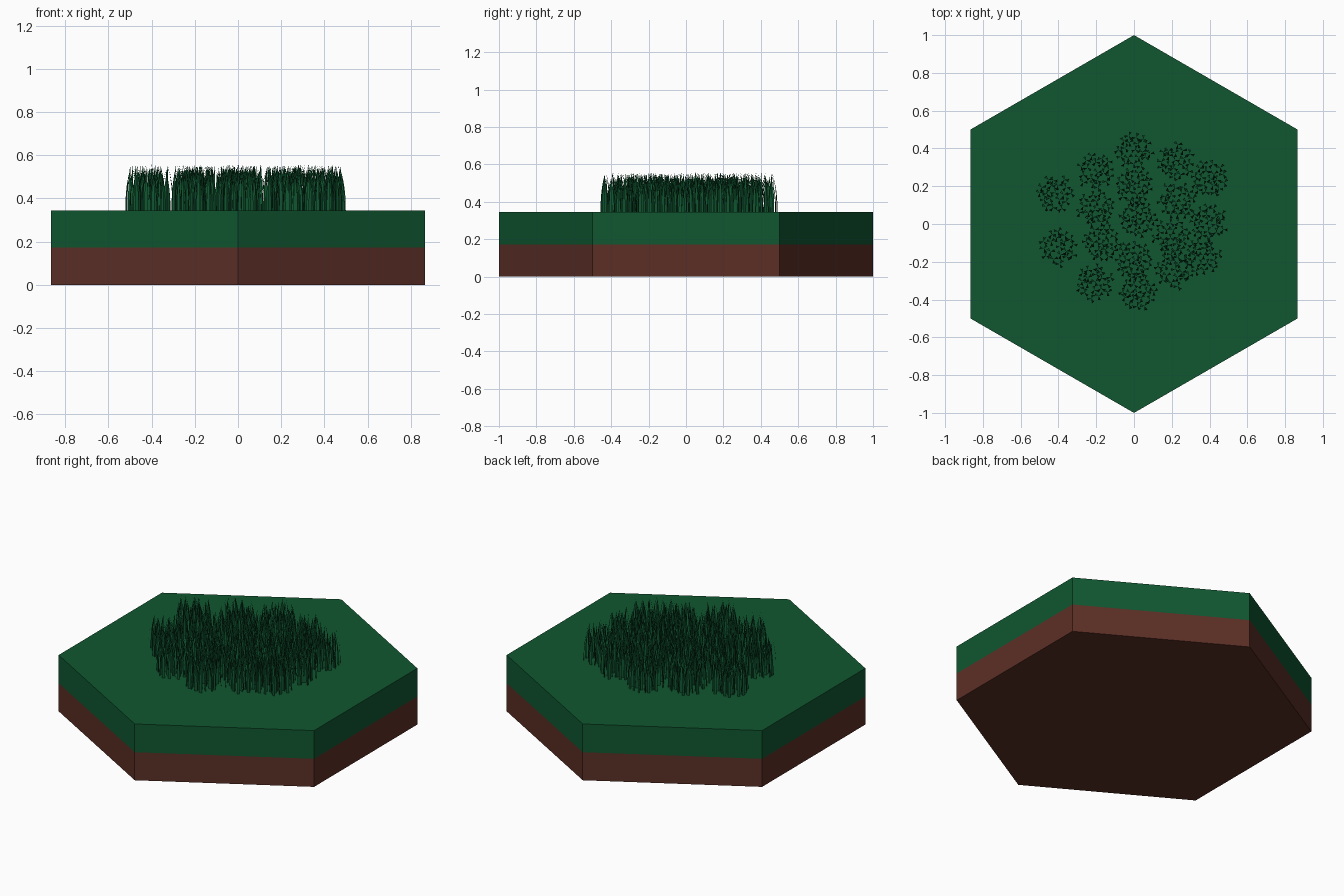
import bpy
import bmesh
import math
import random
from mathutils import Vector

random.seed(4)
cube = bpy.data.objects.get("Cube")
if cube:
    bpy.data.objects.remove(cube, do_unlink=True)

TOP = 0.345       # height of the ground surface
SOIL = 0.172      # height where soil meets turf


def material(name, color):
    mat = bpy.data.materials.new(name)
    mat.use_nodes = True
    mat.diffuse_color = color
    bsdf = next(n for n in mat.node_tree.nodes if n.type == 'BSDF_PRINCIPLED')
    bsdf.inputs["Base Color"].default_value = color
    bsdf.inputs["Roughness"].default_value = 0.9
    return mat


green = material("grass green", (0.005, 0.095, 0.03, 1))
brown = material("soil brown", (0.105, 0.028, 0.019, 1))


def mesh_from(bm, name, mats):
    mesh = bpy.data.meshes.new(name)
    bm.to_mesh(mesh)
    bm.free()
    for m in mats:
        mesh.materials.append(m)
    return mesh


def place(name, mesh, location=(0, 0, 0), turn=0):
    ob = bpy.data.objects.new(name, mesh)
    ob.location = location
    ob.rotation_euler.z = turn
    bpy.context.scene.collection.objects.link(ob)
    return ob


# Hexagonal ground tile, cut into a soil band and a turf band
bm = bmesh.new()
bottom = bm.faces.new([bm.verts.new((math.sin(i * math.pi / 3), math.cos(i * math.pi / 3), 0))
                       for i in range(6)])
side = bmesh.ops.extrude_face_region(bm, geom=[bottom], use_keep_orig=True)
bmesh.ops.translate(bm, vec=(0, 0, TOP),
                    verts=[v for v in side["geom"] if isinstance(v, bmesh.types.BMVert)])
bmesh.ops.bisect_plane(bm, geom=bm.verts[:] + bm.edges[:] + bm.faces[:],
                       plane_co=(0, 0, SOIL), plane_no=(0, 0, 1))
bmesh.ops.recalc_face_normals(bm, faces=bm.faces[:])
for f in bm.faces:
    f.material_index = 0 if f.calc_center_median().z > SOIL else 1
place("ground_tile", mesh_from(bm, "ground_tile", [green, brown]))


def add_blade(bm, centre, angle, height):
    """Tapered blade that rises straight and bends inward to its tip."""
    out = Vector((math.cos(angle), math.sin(angle), 0))
    across = Vector((-out.y, out.x, 0))
    reach, half, steps = 0.022, 0.008, 5
    last = None
    for i in range(steps):
        t = i / steps
        mid = centre + out * reach * (1 - t ** 2.5) + Vector((0, 0, height * t))
        w = across * half * (1 - t ** 2)
        pair = [bm.verts.new(mid - w), bm.verts.new(mid + w)]
        if last:
            bm.faces.new((last[0], last[1], pair[1], pair[0]))
        last = pair
    tip = bm.verts.new(centre + Vector((0, 0, height)))
    bm.faces.new((last[0], last[1], tip))


# Clump of three-bladed tufts on a loose triangular grid
def clump_mesh(name):
    bm = bmesh.new()
    step = 0.042
    for row in range(-2, 3):
        for col in range(-3, 4):
            p = Vector(((col + 0.5 * (row % 2)) * step, row * step * 0.87, 0))
            if p.length > 0.088:
                continue
            p += Vector((random.uniform(-1, 1), random.uniform(-1, 1), 0)) * 0.008
            turn = random.uniform(0, math.tau)
            for k in range(3):
                add_blade(bm, p, turn + k * math.tau / 3, random.uniform(0.17, 0.212))
    return mesh_from(bm, name, [green])


clumps = [clump_mesh("grass_clump_" + c) for c in "abc"]

# Clump positions across the tile
spots = [(0, .39), (.22, .33), (.4, .24), (-.2, .28), (-.42, .16), (0, .2),
         (.23, .12), (-.2, .08), (.02, .03), (.39, .01), (.2, -.07), (-.17, -.1),
         (-.4, -.12), (.36, -.17), (0, -.19), (.21, -.24), (-.21, -.31), (.02, -.36)]
for i, (x, y) in enumerate(spots):
    place(f"grass_clump_{i + 1}", clumps[i % 3], (x, y, TOP), random.uniform(0, math.tau))
